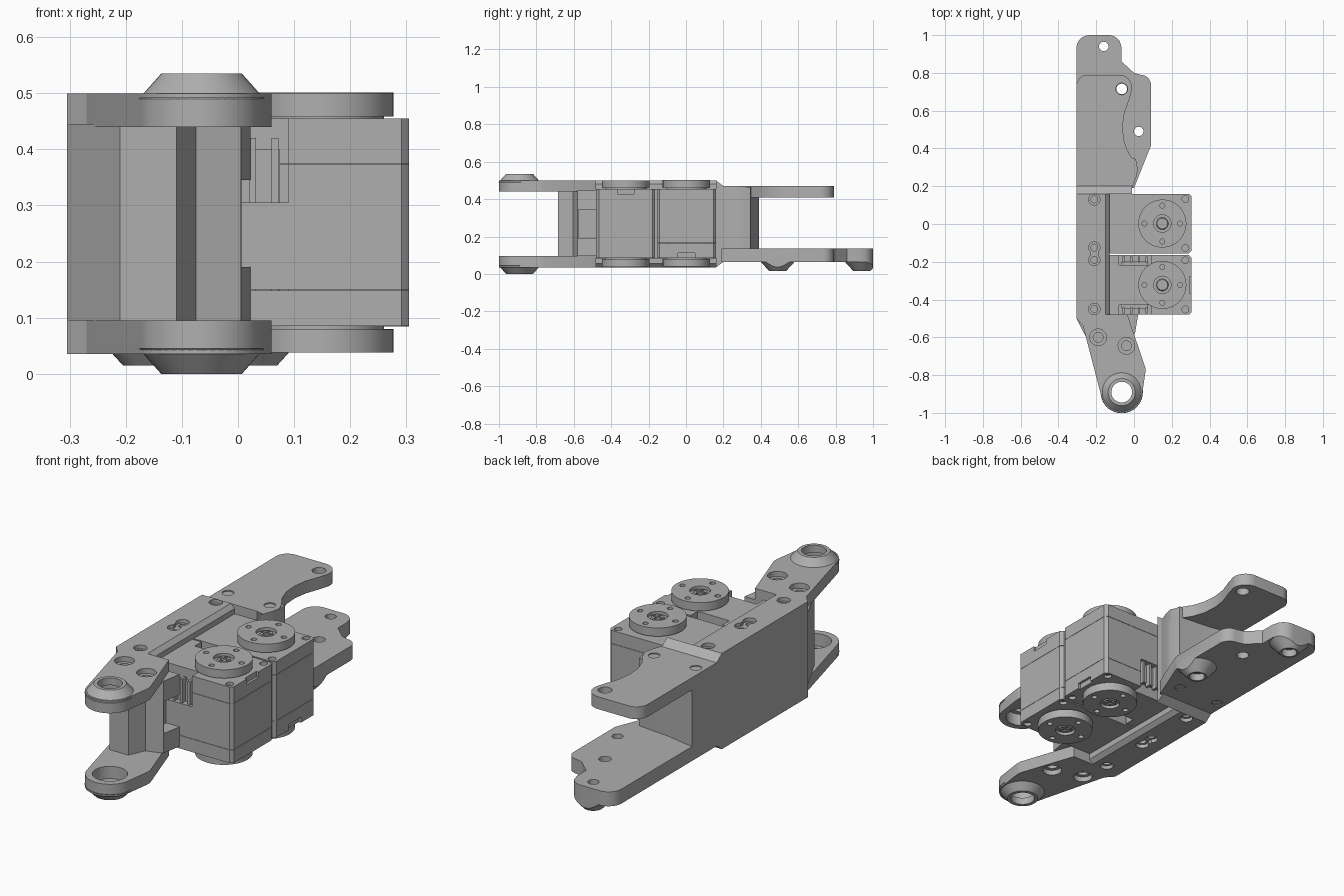
import bpy, bmesh
from math import cos, sin, radians
from mathutils import Matrix

cube = bpy.data.objects.get("Cube")
if cube:
    bpy.data.objects.remove(cube, do_unlink=True)

grey = bpy.data.materials.new("plain grey")
grey.use_nodes = True
tone = (0.43, 0.43, 0.43, 1)
grey.diffuse_color = tone
grey.node_tree.nodes["Principled BSDF"].inputs["Base Color"].default_value = tone

MID = 0.2675   # mid height of the bracket
CASE = 0.27    # mid height of the actuators


def make(name, bm):
    bmesh.ops.recalc_face_normals(bm, faces=bm.faces)
    me = bpy.data.meshes.new(name)
    bm.to_mesh(me)
    bm.free()
    me.materials.append(grey)
    ob = bpy.data.objects.new(name, me)
    bpy.context.collection.objects.link(ob)
    return ob


def prism(name, pts, lo, hi, axis="z"):
    """Extrude an outline along an axis."""
    place = {"z": lambda a, b, h: (a, b, h),
             "y": lambda a, b, h: (a, h, b),
             "x": lambda a, b, h: (h, a, b)}[axis]
    bm = bmesh.new()
    low = [bm.verts.new(place(a, b, lo)) for a, b in pts]
    high = [bm.verts.new(place(a, b, hi)) for a, b in pts]
    bm.faces.new(low)
    bm.faces.new(high)
    n = len(pts)
    for i in range(n):
        j = (i + 1) % n
        bm.faces.new((low[i], low[j], high[j], high[i]))
    return make(name, bm)


def box(name, x0, x1, y0, y1, z0, z1):
    return prism(name, [(x0, y0), (x1, y0), (x1, y1), (x0, y1)], z0, z1)


def cone(name, x, y, z0, z1, r0, r1=None, sides=40):
    bm = bmesh.new()
    bmesh.ops.create_cone(bm, cap_ends=True, segments=sides, radius1=r0,
                          radius2=r0 if r1 is None else r1, depth=z1 - z0,
                          matrix=Matrix.Translation((x, y, (z0 + z1) / 2)))
    return make(name, bm)


def boolean(ob, tools, mode="DIFFERENCE", keep=False):
    bpy.context.view_layer.objects.active = ob
    for t in tools:
        m = ob.modifiers.new("cut", "BOOLEAN")
        m.operation, m.object, m.solver = mode, t, "EXACT"
        bpy.ops.object.modifier_apply(modifier=m.name)
        if not keep:
            bpy.data.objects.remove(t, do_unlink=True)
    return ob


def flip(ob, mid):
    """Reflect a part in height about a level."""
    ob.data.transform(Matrix.Translation((0, 0, 2 * mid)) @ Matrix.Scale(-1, 4, (0, 0, 1)))
    ob.data.flip_normals()
    return ob


def arc(cx, cy, r, a0, a1, n=20):
    step = (a1 - a0) / n
    return [(cx + r * cos(radians(a0 + i * step)), cy + r * sin(radians(a0 + i * step)))
            for i in range(n + 1)]


# Channel holding the actuators, with chamfered flange edges
profile = [(-0.305, 0.035), (-0.15, 0.035), (-0.13, 0.055), (-0.13, 0.083), (-0.232, 0.083),
           (-0.232, 0.452), (-0.13, 0.452), (-0.13, 0.48), (-0.15, 0.5), (-0.305, 0.5)]
channel = prism("channel", profile, -0.48, 0.16, "y")
cuts = []
for y in (0.13, -0.125, -0.19, -0.45):
    for z0, z1 in ((0.02, 0.1), (0.44, 0.52)):
        cuts.append(cone("hole", -0.21, y, z0, z1, 0.018))
    cuts.append(cone("sink", -0.21, y, 0.482, 0.52, 0.03))
    cuts.append(cone("sink", -0.21, y, 0.02, 0.053, 0.03))
for z0, z1 in ((0.482, 0.52), (0.02, 0.053)):
    cuts.append(box("slot", -0.23, -0.19, -0.19, -0.125, z0, z1))
boolean(channel, cuts)

# Front arms with a tapered bearing boss on the outer side
arm_outline = ([(-0.305, -0.48), (-0.305, -0.5), (-0.27, -0.54)]
               + arc(-0.065, -0.89, 0.11, 195, 345)
               + [(0.06, -0.785), (0.06, -0.76), (-0.035, -0.48)])
for side in ("upper", "lower"):
    arm = prism(side + "_front_arm", arm_outline, 0.44, 0.5)
    boss = cone("boss", -0.065, -0.89, 0.49, 0.535, 0.112, 0.072)
    boolean(arm, [boss], "UNION")
    cuts = [cone("bore", -0.065, -0.89, 0.4, 0.6, 0.055),
            cone("seat", -0.065, -0.89, 0.42, 0.5, 0.078)]
    for x, y in ((-0.19, -0.6), (-0.04, -0.645)):
        cuts += [cone("hole", x, y, 0.46, 0.6, 0.026), cone("sink", x, y, 0.475, 0.6, 0.044)]
    boolean(arm, cuts)
    if side == "lower":
        flip(arm, MID)

# Web joining the front arms, notched for cables
web = prism("front_web", [(-0.305, -0.48), (-0.305, -0.5), (-0.21, -0.685), (-0.11, -0.685),
                          (-0.075, -0.605), (0.005, -0.58), (0.022, -0.48)], 0.095, 0.445)
boolean(web, [box("notch", -0.05, 0.1, -0.575, -0.47, 0.19, 0.345)])

# Sloped step between the channel and the rear fork
prism("rear_step", [(0.16, 0.035), (0.2, 0.065), (0.2, 0.47), (0.16, 0.5)], -0.305, -0.01, "x")

# Rear web
prism("rear_web", [(-0.305, 0.19), (-0.01, 0.19), (0.012, 0.25), (0.02, 0.29), (0.01, 0.345),
                   (-0.15, 0.36), (-0.305, 0.39)], 0.07, 0.465)

# Rear upper plate with a scooped inner edge
upper_outline = ([(-0.305, 0.19), (-0.01, 0.19), (0.012, 0.25), (0.02, 0.29), (0, 0.335),
                  (-0.035, 0.39), (-0.055, 0.45), (-0.06, 0.52), (-0.05, 0.59), (-0.025, 0.66)]
                 + arc(-0.08, 0.72, 0.07, -10, 90, 10) + arc(-0.245, 0.73, 0.06, 90, 180, 10))
upper = prism("rear_upper_plate", upper_outline, 0.41, 0.47)
pair = [(-0.26, 0.295), (-0.035, 0.295)]
boolean(upper, [cone("hole", -0.065, 0.715, 0.3, 0.6, 0.031)]
        + [cone("hole", x, y, 0.435, 0.6, 0.026) for x, y in pair])

# Rear lower plate with tapered screw bosses trimmed to its outline
lower_outline = ([(-0.305, 0.19), (0, 0.19), (0.09, 0.415)]
                 + arc(0.035, 0.735, 0.055, 0, 90, 10)
                 + [(0, 0.8), (-0.065, 0.86), (-0.065, 0.93)]
                 + arc(-0.135, 0.93, 0.07, 30, 90, 8) + arc(-0.235, 0.93, 0.07, 90, 180, 10))
lower = prism("rear_lower_plate", lower_outline, 0.065, 0.135)
trim = prism("trim", lower_outline, -0.1, 0.3)
bosses = []
for x, y in ((-0.16, 0.94), (0.025, 0.49)):
    b = cone("boss", x, y, 0.015, 0.075, 0.045, 0.1)
    bosses.append(boolean(b, [trim], "INTERSECT", keep=True))
bpy.data.objects.remove(trim, do_unlink=True)
boolean(lower, bosses, "UNION")
cuts = [cone("hole", -0.065, 0.715, 0, 0.2, 0.028)]
for x, y in ((-0.16, 0.94), (0.025, 0.49)):
    cuts += [cone("hole", x, y, -0.1, 0.2, 0.025), cone("sink", x, y, -0.1, 0.05, 0.036)]
cuts += [cone("hole", x, y, -0.1, 0.1, 0.026) for x, y in pair]
boolean(lower, cuts)


def actuator(label, cy, inverted):
    parts = []
    h, c = 0.1575, 0.014
    outline = [(-0.23, cy - h), (0.305 - c, cy - h), (0.305, cy - h + c),
               (0.305, cy + h - c), (0.305 - c, cy + h), (-0.23, cy + h)]
    # Case in three layers with connector pockets at both ends
    for part, z0, z1 in (("base", 0.085, 0.1485), ("middle", 0.15, 0.3735), ("cap", 0.375, 0.455)):
        layer = prism(f"{label}_case_{part}", outline, z0, z1)
        cuts = []
        if part != "base":
            for s in (-1, 1):
                y0, y1 = sorted((cy + s * 0.105, cy + s * 0.2))
                cuts.append(box("pocket", -0.08, 0.09, y0, y1, 0.305, 0.5))
        if part == "cap":
            cuts.append(box("latch", 0.293, 0.35, cy - 0.045, cy + 0.045, 0.428, 0.5))
        if part != "middle":
            for s in (-1, 1):
                z = 0.44 if part == "cap" else 0.07
                cuts.append(cone("screw", 0.272, cy + s * 0.13, z, z + 0.03, 0.018, sides=20))
        parts.append(boolean(layer, cuts))
    # Connector shells and pins
    for s, end in ((-1, "front"), (1, "rear")):
        y0, y1 = sorted((cy + s * 0.1, cy + s * 0.125))
        parts.append(box(f"{label}_{end}_connector", -0.065, 0.075, y0, y1, 0.3, 0.4))
        y0, y1 = sorted((cy + s * 0.12, cy + s * 0.15))
        for i in range(4):
            x = -0.06 + i * 0.04
            parts.append(box(f"{label}_{end}_pin", x, x + 0.012, y0, y1, 0.3, 0.42))
    # Output discs above and below
    for side in ("upper", "lower"):
        disc = cone(f"{label}_{side}_disc", 0.15, cy, 0.459, 0.5, 0.127, sides=64)
        cuts = [cone("recess", 0.15, cy, 0.485, 0.6, 0.046)]
        for x, y in ((0.095, 0), (-0.095, 0), (0, 0.095), (0, -0.095)):
            cuts.append(cone("hole", 0.15 + x, cy + y, 0.47, 0.6, 0.013, sides=16))
        boolean(disc, cuts)
        neck = cone(f"{label}_{side}_neck", 0.15, cy, 0.45, 0.465, 0.11)
        screw = cone(f"{label}_{side}_screw", 0.15, cy, 0.48, 0.495, 0.034, 0.028)
        boolean(screw, [box("cross", 0.125, 0.175, cy - 0.006, cy + 0.006, 0.488, 0.6),
                        box("cross", 0.144, 0.156, cy - 0.025, cy + 0.025, 0.488, 0.6)])
        for p in (disc, neck, screw):
            if side == "lower":
                flip(p, CASE - 0.001)
            parts.append(p)
    if inverted:
        for p in parts:
            flip(p, CASE - 0.0005)


actuator("front_actuator", -0.3225, False)
actuator("rear_actuator", 0.0025, True)

# Smooth round walls, keep edges crisp
bpy.ops.object.select_all(action="DESELECT")
for ob in bpy.context.scene.objects:
    if ob.type == "MESH" and grey.name in ob.data.materials:
        ob.select_set(True)
        bpy.context.view_layer.objects.active = ob
bpy.ops.object.shade_smooth_by_angle(angle=radians(25))
